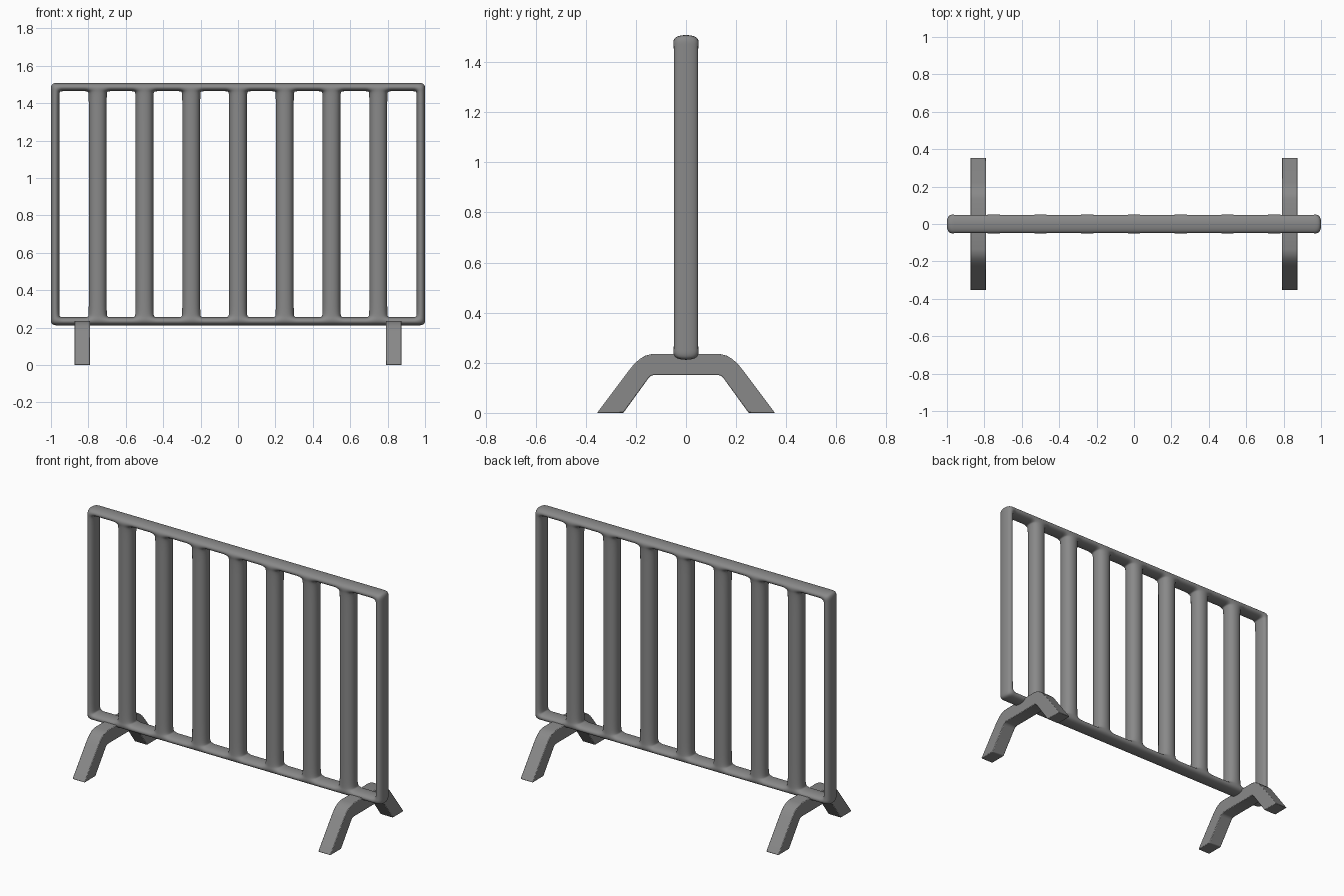
import bpy, bmesh

if "Cube" in bpy.data.objects:
    bpy.data.objects.remove(bpy.data.objects["Cube"])

S = 0.018  # distance of the holding loops from each opening's corners

grey = bpy.data.materials.new("dark_grey")
grey.diffuse_color = (0.25, 0.25, 0.25, 1)
grey.use_nodes = True
grey.node_tree.nodes["Principled BSDF"].inputs["Base Color"].default_value = grey.diffuse_color


def finish(bm, name):
    bmesh.ops.recalc_face_normals(bm, faces=bm.faces)
    me = bpy.data.meshes.new(name)
    bm.to_mesh(me)
    bm.free()
    me.materials.append(grey)
    ob = bpy.data.objects.new(name, me)
    bpy.context.collection.objects.link(ob)
    return ob


# Barrier panel: flat lattice with eight openings, thickened and rounded
def panel():
    edges = [-1.003, -0.953]
    for i in range(7):
        c = -0.75 + 0.25 * i
        edges += [c - 0.052, c + 0.052]
    edges += [0.953, 1.003]
    xs, solid_x = [], []
    for i in range(0, len(edges), 2):
        xs += edges[i:i + 2]
        solid_x.append(True)
        if i + 2 < len(edges):
            xs += [edges[i + 1] + S, edges[i + 2] - S]
            solid_x += [False] * 3
    zs = [0.21, 0.258, 0.258 + S, 1.462 - S, 1.462, 1.51]
    solid_z = [True, False, False, False, True]

    bm = bmesh.new()
    grid = {}

    def vert(i, j):
        if (i, j) not in grid:
            grid[i, j] = bm.verts.new((xs[i], 0, zs[j]))
        return grid[i, j]

    for i, sx in enumerate(solid_x):
        for j, sz in enumerate(solid_z):
            if sx or sz:
                bm.faces.new([vert(i, j), vert(i + 1, j), vert(i + 1, j + 1), vert(i, j + 1)])
    for f in bm.faces:
        f.smooth = True
    ob = finish(bm, "barrier_panel")
    thick = ob.modifiers.new("thickness", 'SOLIDIFY')
    thick.thickness = 0.105
    thick.offset = 0
    sub = ob.modifiers.new("rounding", 'SUBSURF')
    sub.levels = sub.render_levels = 3


# Arched foot: half profile mirrored in y, extruded along x
def foot(name, x):
    outer = [(0.355, 0), (0.225, 0.173), (0.207, 0.195), (0.186, 0.214), (0.164, 0.228), (0.135, 0.235)]
    inner = [(0.13, 0.151), (0.142, 0.147), (0.15, 0.138), (0.25, 0)]
    loop = [(-y, z) for y, z in outer] + outer[::-1] + inner[::-1] + [(-y, z) for y, z in inner]
    bm = bmesh.new()
    face = bm.faces.new([bm.verts.new((x - 0.0425, y, z)) for y, z in loop])
    ext = bmesh.ops.extrude_face_region(bm, geom=[face])
    bmesh.ops.translate(bm, vec=(0.085, 0, 0),
                        verts=[v for v in ext['geom'] if isinstance(v, bmesh.types.BMVert)])
    ob = finish(bm, name)
    bpy.context.view_layer.objects.active = ob
    ob.select_set(True)
    bpy.ops.object.shade_smooth_by_angle(angle=0.6)
    ob.select_set(False)
    bev = ob.modifiers.new("soft_edges", 'BEVEL')
    bev.width = 0.004
    bev.segments = 2
    bev.limit_method = 'ANGLE'
    bev.angle_limit = 0.7


panel()
foot("left_foot", -0.8325)
foot("right_foot", 0.8325)
